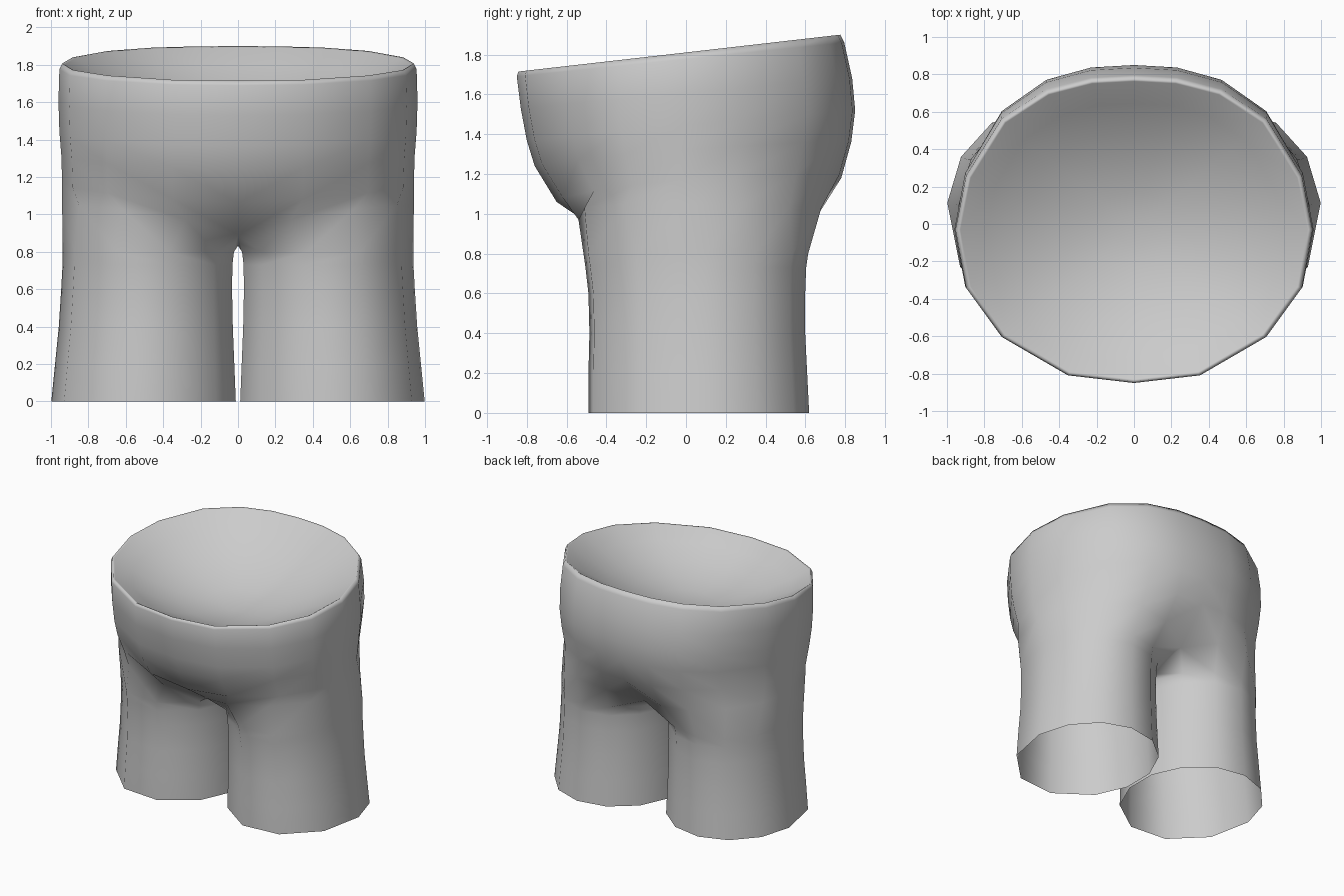
import bpy, math

if "Cube" in bpy.data.objects:
    bpy.data.objects.remove(bpy.data.objects["Cube"])

# Cloth colour
cloth = bpy.data.materials.new("grey_cloth")
cloth.diffuse_color = (0.6, 0.6, 0.6, 1)
cloth.use_nodes = True
cloth.node_tree.nodes["Principled BSDF"].inputs["Base Color"].default_value = cloth.diffuse_color

# Half outline of the waist, front centre to back centre (unit size)
WAIST = [(0, -1), (.37, -.95), (.74, -.70), (.94, -.38), (1, 0),
         (.94, .35), (.74, .72), (.49, .91), (.24, .985), (0, 1)]
SIDE_Y = -0.03

# Leg column angles: outer columns line up with the waist, last two are inner thigh
ANGLES = [-140, -104, -68, -31, 5, 32, 59, 86, 113, 140, 167, 193]


def leg_ring(z, inner, outer, front, back):
    cx, cy = (inner + outer) / 2, (front + back) / 2
    ring = []
    for a in ANGLES:
        c, s = math.cos(math.radians(a)), math.sin(math.radians(a))
        x = cx + (outer - cx) * c / (1 if c > 0 else .974)
        y = cy + (back - cy) * s / (1 if s > 0 else .97)
        ring.append((x, y, z))
    return ring


def torso_ring(z_front, z_back, width, front, back, side_lift=0):
    ring = []
    for x, t in WAIST:
        y = SIDE_Y + t * ((back - SIDE_Y) if t > 0 else (SIDE_Y - front))
        z = z_front + (z_back - z_front) * (t + 1) / 2 + side_lift * x
        ring.append((x * width, y, z))
    return ring


# Trouser leg rows, bottom to top
legs = [leg_ring(*r) for r in (
    (0, .012, 1.0, -.49, .62),
    (.2, .02, .98, -.49, .61),
    (.4, .028, .96, -.485, .60),
    (.6, .032, .947, -.49, .60),
    (.73, .03, .94, -.505, .605),
    (.80, .022, .94, -.515, .615))]

# Join where the legs meet the hips; last two points form the crotch
hip = [(0, -.40, .89), (.28, -.54, .97), (.62, -.51, 1.03), (.85, -.31, 1.05),
       (.94, .02, 1.05), (.89, .29, 1.05), (.72, .52, 1.04), (.50, .68, 1.03),
       (.25, .66, .99), (0, .53, .92), (0, .22, .832), (0, -.12, .832)]

# Torso rows up to the waist lip
torso = [torso_ring(*r) for r in (
    (1.06, 1.18, .94, -.65, .78, .05),
    (1.24, 1.36, .945, -.76, .83, .02),
    (1.37, 1.52, .955, -.80, .85),
    (1.53, 1.68, .96, -.83, .835),
    (1.69, 1.86, .955, -.85, .795),
    (1.715, 1.90, .94, -.842, .775),
    (1.71, 1.893, .928, -.83, .763))]

# Bowl sunk into the waist opening
DEPTH = 0.3
bowl = []
for r in (.85, .65, .45, .25, .1):
    drop = DEPTH * (1 - r * r)
    bowl.append([(x * r, -.033 + (y + .033) * r, 1.80 + (z - 1.80) * r - drop)
                 for x, y, z in torso[-1]])

verts, rows = [], []
for ring in legs + [hip] + torso + bowl:
    rows.append(list(range(len(verts), len(verts) + len(ring))))
    verts += ring

faces = [rows[-1]]                          # bowl floor; leg openings stay open
for lo, hi in zip(rows, rows[1:]):
    closed = len(lo) == 12 and len(hi) == 12
    for j in range(12 if closed else 9):
        k = (j + 1) % len(lo)
        faces.append([lo[j], lo[k], hi[k], hi[j]])

mesh = bpy.data.meshes.new("shorts")
mesh.from_pydata(verts, [], faces)
mesh.materials.append(cloth)
shorts = bpy.data.objects.new("shorts", mesh)
bpy.context.collection.objects.link(shorts)

# Mirror to the other leg
bpy.context.view_layer.objects.active = shorts
shorts.select_set(True)
mirror = shorts.modifiers.new("mirror", 'MIRROR')
mirror.merge_threshold = 0.0005
bpy.ops.object.modifier_apply(modifier=mirror.name)
bpy.ops.object.shade_smooth()
